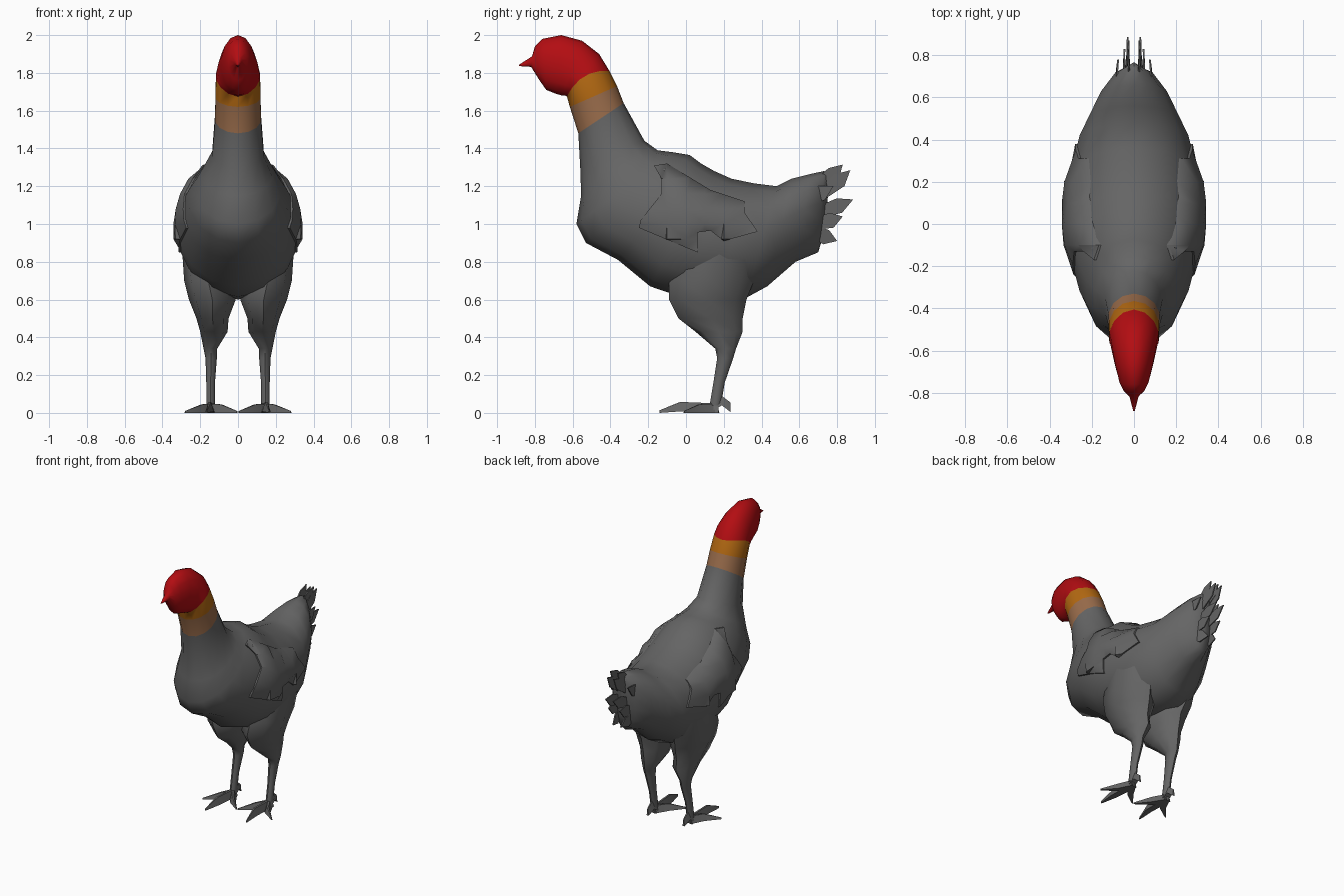
import bpy, bmesh, math
from mathutils import Vector
from mathutils.bvhtree import BVHTree

if "Cube" in bpy.data.objects:
    bpy.data.objects.remove(bpy.data.objects["Cube"])


def material(name, rgb):
    m = bpy.data.materials.new(name)
    m.diffuse_color = (*rgb, 1)
    m.use_nodes = True
    m.node_tree.nodes["Principled BSDF"].inputs["Base Color"].default_value = m.diffuse_color
    return m


GREY = material("grey feathers", (0.13, 0.13, 0.13))
RED = material("red head", (0.45, 0.004, 0.006))
ORANGE = material("orange collar", (0.45, 0.14, 0.006))
TAN = material("tan collar", (0.32, 0.15, 0.07))


def finish(name, bm, mats=(GREY,), angle=50):
    bmesh.ops.recalc_face_normals(bm, faces=bm.faces)
    me = bpy.data.meshes.new(name)
    bm.to_mesh(me)
    bm.free()
    for m in mats:
        me.materials.append(m)
    ob = bpy.data.objects.new(name, me)
    bpy.context.collection.objects.link(ob)
    bpy.ops.object.select_all(action='DESELECT')
    ob.select_set(True)
    bpy.context.view_layer.objects.active = ob
    bpy.ops.object.shade_smooth_by_angle(angle=math.radians(angle))
    return ob


def loft(bm, rings, mat_of=lambda i: 0):
    """Skin a list of rings of points and cap both ends."""
    vs = [[bm.verts.new(p) for p in r] for r in rings]
    n = len(vs[0])
    for i in range(len(vs) - 1):
        for k in range(n):
            f = bm.faces.new((vs[i][k], vs[i][(k + 1) % n],
                              vs[i + 1][(k + 1) % n], vs[i + 1][k]))
            f.material_index = mat_of(i)
    for r, m in ((vs[0], mat_of(0)), (vs[-1], mat_of(len(vs) - 2))):
        bm.faces.new(r).material_index = m


def mirrored(bm):
    """Add the copy on the other side of x = 0."""
    d = bmesh.ops.duplicate(bm, geom=bm.verts[:] + bm.edges[:] + bm.faces[:])
    for v in d['geom']:
        if isinstance(v, bmesh.types.BMVert):
            v.co.x = -v.co.x


# Head, neck and body: top y, top z, bottom y, bottom z, half width
SECTIONS = [
    (-.885, 1.842, -.885, 1.836, .004), (-.815, 1.888, -.82, 1.832, .022),
    (-.80, 1.94, -.775, 1.76, .05), (-.76, 1.98, -.74, 1.71, .07),
    (-.66, 2.0, -.69, 1.69, .09), (-.55, 1.97, -.655, 1.68, .105),
    (-.46, 1.90, -.64, 1.68, .115), (-.405, 1.81, -.63, 1.675, .12),
    (-.365, 1.73, -.615, 1.62, .122), (-.33, 1.64, -.57, 1.48, .125),
    (-.22, 1.44, -.56, 1.30, .14), (-.15, 1.39, -.555, 1.15, .19),
    (-.07, 1.38, -.58, 1.0, .23), (.02, 1.365, -.53, .90, .265),
    (.08, 1.32, -.36, .81, .30), (.15, 1.28, -.19, .67, .315),
    (.24, 1.24, -.03, .615, .315), (.36, 1.215, .14, .60, .30),
    (.48, 1.20, .32, .61, .265), (.56, 1.24, .43, .67, .22),
    (.66, 1.265, .58, .80, .16), (.73, 1.28, .70, .85, .09),
    (.765, 1.27, .73, .95, .015)]


def section(i, n=14):
    yt, zt, yb, zb, w = SECTIONS[i]
    pts = []
    for k in range(n):
        a = 2 * math.pi * k / n
        t = (1 + math.cos(a)) / 2
        x = w * math.sin(a)
        # the red cap is higher on the cheeks than at chin and nape
        lift = .04 * math.sin(a) ** 2 if i == 7 else 0
        pts.append((x, yb + (yt - yb) * t - lift * .5, zb + (zt - zb) * t + lift))
    return pts


bm = bmesh.new()
loft(bm, [section(i) for i in range(len(SECTIONS))],
     lambda i: 1 if i < 7 else 2 if i == 7 else 3 if i == 8 else 0)
body_tree = BVHTree.FromBMesh(bm)
finish("body", bm, (GREY, RED, ORANGE, TAN))

# Wings: outline in y, z wrapped over the flank
WING = [(-.17, 1.31), (-.10, 1.32), (.13, 1.18), (.31, 1.12), (.31, 1.06),
        (.38, .96), (.20, .91), (.13, .965), (.06, .955), (.06, .85),
        (-.25, .98), (-.24, 1.02), (-.13, 1.16), (-.13, 1.24)]
bm = bmesh.new()
bm.faces.new([bm.verts.new((0, y, z)) for y, z in WING])
for axis, cuts in ((1, (-.1, 0, .1, .2)), (2, (.92, 1.0, 1.08, 1.16, 1.24))):
    for c in cuts:
        co, no = Vector(), Vector()
        co[axis], no[axis] = c, 1
        bmesh.ops.bisect_plane(bm, geom=bm.verts[:] + bm.edges[:] + bm.faces[:],
                               plane_co=co, plane_no=no)
bmesh.ops.triangulate(bm, faces=bm.faces[:])
for v in bm.verts:
    hit = body_tree.ray_cast(Vector((1, v.co.y, v.co.z)), Vector((-1, 0, 0)))[0]
    v.co.x = (hit.x if hit else .1) + (.012 if v.is_boundary else .035)
rim = bmesh.ops.extrude_edge_only(bm, edges=[e for e in bm.edges if e.is_boundary])
for v in rim['geom']:
    if isinstance(v, bmesh.types.BMVert):
        v.co.x -= .03
mirrored(bm)
finish("wings", bm)

# Tail feathers: thin pointed leaves, root and tip in y, z with side offsets
FEATHERS = [(.70, 1.20, .83, 1.315, .02, .03), (.72, 1.16, .87, 1.285, .03, .025),
            (.70, 1.06, .885, 1.13, .035, .03), (.68, 1.0, .83, 1.04, .05, .045),
            (.66, .97, .80, .91, .06, .03), (.62, 1.12, .78, 1.20, .09, .075)]
bm = bmesh.new()
for y0, z0, y1, z1, x0, x1 in FEATHERS:
    root, tip = Vector((x0, y0, z0)), Vector((x1, y1, z1))
    side = Vector((0, z0 - z1, y1 - y0)).normalized() * .045
    mid = root.lerp(tip, .6)
    thick = Vector((.004, 0, 0))
    leaf = [root - side * .7, mid - side, tip, mid + side * .8, root + side * .7]
    loft(bm, [[p - thick for p in leaf], [p + thick for p in leaf]])
mirrored(bm)
finish("tail_feathers", bm, angle=30)

# Legs: z, back and front y, inner and outer x
LEG = [(.85, -.02, .38, .08, .295), (.70, -.09, .36, .03, .285),
       (.60, -.09, .32, .012, .26), (.50, -.04, .30, .05, .22),
       (.43, .05, .30, .055, .20), (.34, .155, .265, .11, .182),
       (.29, .165, .25, .112, .172), (.16, .145, .205, .122, .168),
       (.04, .125, .185, .122, .168)]
bm = bmesh.new()
loft(bm, [[((x0 + x1) / 2 + (x1 - x0) / 2 * math.cos(k * math.pi / 4),
            (y0 + y1) / 2 + (y1 - y0) / 2 * math.sin(k * math.pi / 4), z)
           for k in range(8)] for z, y0, y1, x0, x1 in LEG])
mirrored(bm)
finish("legs", bm)

# Feet: four toes, each a flat-bottomed tapering wedge with a knuckle
TOES = [[(.145, .17, .05, .025), (.15, -.03, .058, .022), (.165, -.14, .014, .004)],
        [(.14, .16, .05, .025), (.19, .07, .045, .02), (.28, -.01, .01, .004)],
        [(.15, .16, .05, .025), (.09, .07, .045, .02), (.005, -.01, .01, .004)],
        [(.145, .14, .06, .025), (.145, .19, .09, .022), (.145, .235, .055, .008)]]
bm = bmesh.new()
for toe in TOES:
    d = Vector(toe[-1][:2]) - Vector(toe[0][:2])
    side = Vector((-d.y, d.x)).normalized()
    rings = []
    for x, y, top, half in toe:
        low = max(0, top - .05)
        s = side * half
        rings.append([(x - s.x, y - s.y, low), (x + s.x, y + s.y, low),
                      (x + s.x * .3, y + s.y * .3, top), (x - s.x * .3, y - s.y * .3, top)])
    loft(bm, rings)
mirrored(bm)
finish("feet", bm, angle=30)
